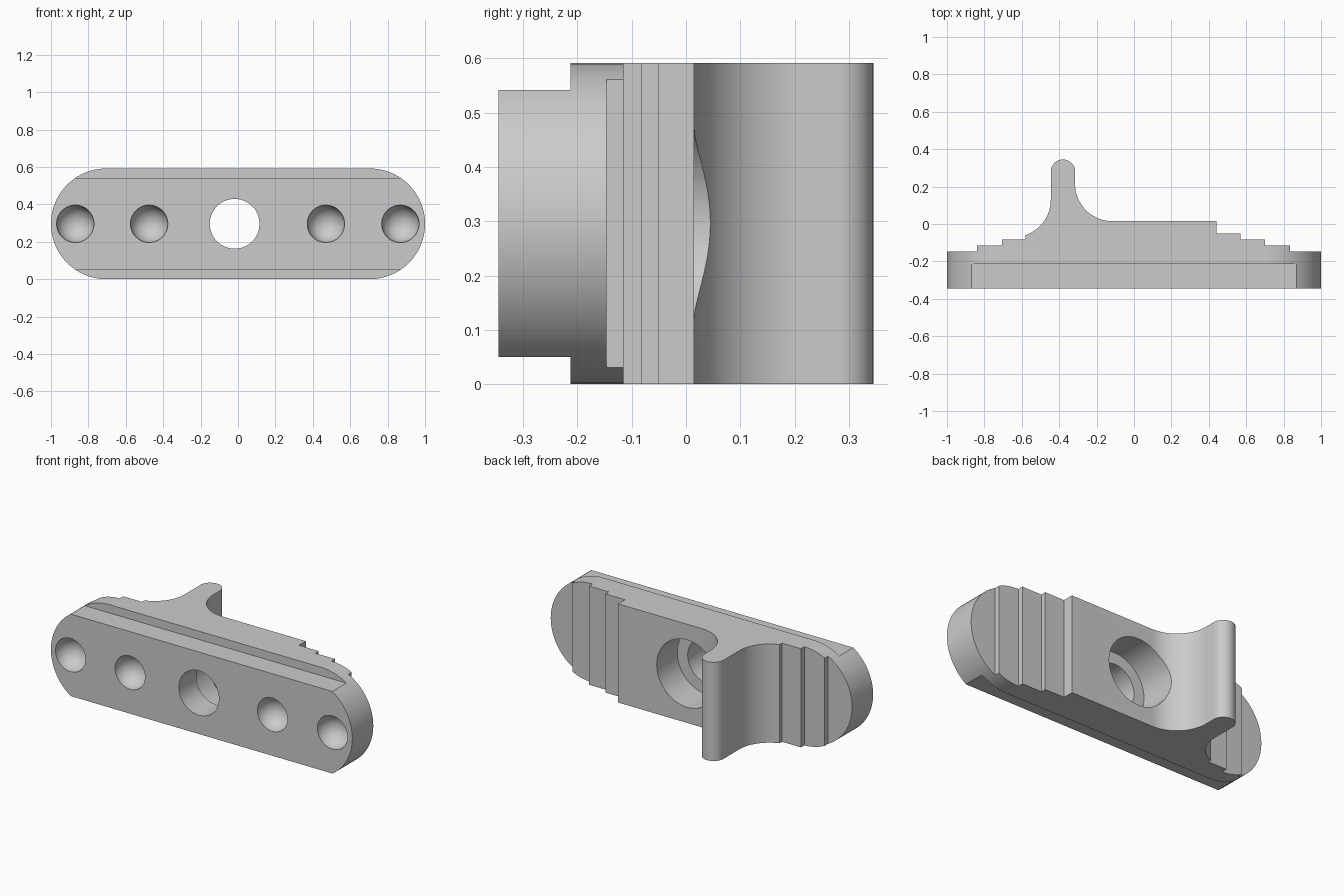
import bpy, bmesh, math
from mathutils import Matrix, Vector

if "Cube" in bpy.data.objects:
    bpy.data.objects.remove(bpy.data.objects["Cube"])

H = 0.592          # height
R = H / 2          # end radius, also the mid height
FRONT = -0.345

grey = bpy.data.materials.new("plain grey")
grey.use_nodes = True
colour = (0.6, 0.6, 0.6, 1)
grey.diffuse_color = colour
grey.node_tree.nodes["Principled BSDF"].inputs["Base Color"].default_value = colour


def finish(bm, name):
    bmesh.ops.recalc_face_normals(bm, faces=bm.faces)
    mesh = bpy.data.meshes.new(name)
    bm.to_mesh(mesh)
    bm.free()
    obj = bpy.data.objects.new(name, mesh)
    bpy.context.collection.objects.link(obj)
    return obj


def prism(name, points, offset):
    bm = bmesh.new()
    face = bm.faces.new([bm.verts.new(p) for p in points])
    ext = bmesh.ops.extrude_face_region(bm, geom=[face])
    verts = [v for v in ext["geom"] if isinstance(v, bmesh.types.BMVert)]
    bmesh.ops.translate(bm, verts=verts, vec=Vector(offset))
    return finish(bm, name)


def arc(cx, cy, r, start, end, steps):
    angles = [math.radians(start + (end - start) * i / steps) for i in range(steps + 1)]
    return [(cx + r * math.cos(a), cy + r * math.sin(a)) for a in angles]


def bore(x, r, y0, y1):
    circle = arc(x, R, r, 0, 360, 64)[:-1]
    return prism("bore_cutter", [(px, y0, pz) for px, pz in circle], (0, y1 - y0, 0))


def box(z0, z1):
    corners = [(-1.2, -0.5), (1.2, -0.5), (1.2, -0.213), (-1.2, -0.213)]
    return prism("rail_cutter", [(x, y, z0) for x, y in corners], (0, 0, z1 - z0))


def dimple(x):
    bm = bmesh.new()
    place = Matrix.Translation((x, FRONT, R)) @ Matrix.Rotation(math.pi / 2, 4, "X")
    # odd ring count keeps the equator off the front plane
    bmesh.ops.create_uvsphere(bm, u_segments=48, v_segments=25, radius=0.1, matrix=place)
    return finish(bm, "dimple_cutter")


def boolean(target, cutter, operation):
    mod = target.modifiers.new("cut", "BOOLEAN")
    mod.operation = operation
    mod.solver = "EXACT"
    mod.object = cutter
    bpy.context.view_layer.objects.active = target
    bpy.ops.object.modifier_apply(modifier=mod.name)
    bpy.data.objects.remove(cutter)


# Plan profile: flat front, stepped back, finger fin with concave roots
profile = [(-1.1, FRONT), (1.1, FRONT), (1.1, -0.146)]
for x, low, high in ((0.835, -0.146, -0.115), (0.70, -0.115, -0.082),
                     (0.57, -0.082, -0.05), (0.44, -0.05, 0.015)):
    profile += [(x, low), (x, high)]
profile += arc(-0.115, 0.215, 0.2, 270, 180, 24)
profile += arc(-0.38, 0.28, 0.065, 0, 180, 24)
profile += arc(-0.645, 0.13, 0.2, 0, -71, 20)
for x, high, low in ((-0.58, -0.05, -0.082), (-0.705, -0.082, -0.115),
                     (-0.84, -0.115, -0.146)):
    if x != -0.58:
        profile.append((x, high))
    profile.append((x, low))
profile.append((-1.1, -0.146))
body = prism("mounting_plate", [(x, y, -0.1) for x, y in profile], (0, 0, H + 0.2))

# Rounded ends
outline = arc(1 - R, R, R, -90, 90, 48) + arc(R - 1, R, R, 90, 270, 48)
rounded = prism("outline_cutter", [(x, -0.6, z) for x, z in outline], (0, 1.2, 0))
boolean(body, rounded, "INTERSECT")

# Narrower front rail
for z0, z1 in ((-0.2, 0.05), (H - 0.05, H + 0.2)):
    boolean(body, box(z0, z1), "DIFFERENCE")

# Screw hole and its wide recess in the back
boolean(body, bore(-0.018, 0.133, -0.6, 0.6), "DIFFERENCE")
boolean(body, bore(-0.018, 0.202, -0.18, 0.6), "DIFFERENCE")

# Round dimples in the front
for x in (-0.87, -0.475, 0.47, 0.868):
    boolean(body, dimple(x), "DIFFERENCE")

body.data.materials.clear()
body.data.materials.append(grey)
for poly in body.data.polygons:
    poly.material_index = 0
bpy.ops.object.select_all(action="DESELECT")
body.select_set(True)
bpy.context.view_layer.objects.active = body
bpy.ops.object.shade_smooth_by_angle(angle=math.radians(30))
